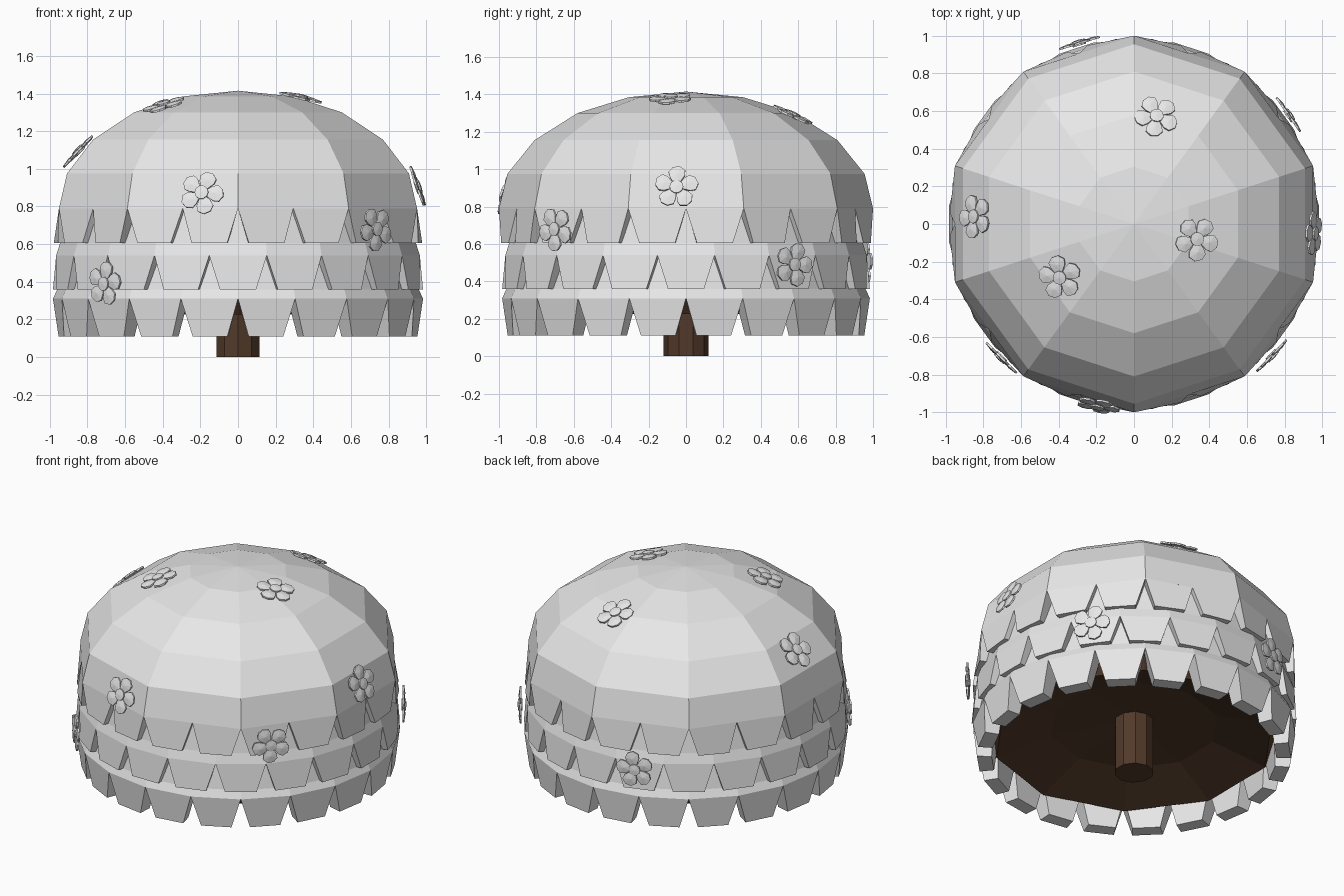
import bpy, bmesh, math
from mathutils import Vector

if "Cube" in bpy.data.objects:
    bpy.data.objects.remove(bpy.data.objects["Cube"])

def material(name, col):
    m = bpy.data.materials.new(name)
    m.diffuse_color = (*col, 1)
    m.use_nodes = True
    m.node_tree.nodes["Principled BSDF"].inputs["Base Color"].default_value = m.diffuse_color
    return m

WHITE = material("pale_canopy", (0.8, 0.8, 0.8))
BROWN = material("brown_wood", (0.085, 0.042, 0.022))

def finish(name, bm, mat, normals=True):
    if normals:
        bmesh.ops.recalc_face_normals(bm, faces=bm.faces)
    me = bpy.data.meshes.new(name)
    bm.to_mesh(me)
    bm.free()
    me.materials.append(mat)
    ob = bpy.data.objects.new(name, me)
    bpy.context.collection.objects.link(ob)
    return ob

def polar(r, deg, z):
    a = math.radians(deg)
    return Vector((r * math.cos(a), r * math.sin(a), z))

def lathe(bm, profile, sides, start):
    """Faceted surface of revolution; radius 0 makes a pole."""
    rows = []
    for r, z in profile:
        n = 1 if r == 0 else sides
        rows.append([bm.verts.new(polar(r, start + 360 * i / sides, z)) for i in range(n)])
    for a, b in zip(rows, rows[1:]):
        for i in range(sides):
            j = (i + 1) % sides
            if len(a) == 1:
                bm.faces.new((a[0], b[i], b[j]))
            elif len(b) == 1:
                bm.faces.new((a[i], a[j], b[0]))
            else:
                bm.faces.new((a[i], a[j], b[j], b[i]))

# ten-sided dome
bm = bmesh.new()
lathe(bm, [(0, 1.415), (0.305, 1.385), (0.58, 1.3), (0.81, 1.155),
           (0.955, 0.975), (1.0, 0.79)], 10, 90)
finish("canopy_dome", bm, WHITE)

# hanging rows of tapered leaf tabs; levels are (z, even radius, odd radius, width, thickness)
def tab_row(name, start, levels):
    bm = bmesh.new()
    for k in range(20):
        a0 = start + 18 * k
        loops = []
        for z, r_even, r_odd, w, thick in levels:
            ra, rb = (r_even, r_odd) if k % 2 == 0 else (r_odd, r_even)
            ring = []
            for t, flip in ((0, False), (thick, True)):
                p, q = polar(ra - t, a0, z), polar(rb - t, a0 + 18, z)
                pair = [p.lerp(q, 0.5 - w / 2), p.lerp(q, 0.5 + w / 2)]
                ring += pair[::-1] if flip else pair
            loops.append([bm.verts.new(c) for c in ring])
        for a, b in zip(loops, loops[1:]):
            for i in range(4):
                j = (i + 1) % 4
                bm.faces.new((a[i], a[j], b[j], b[i]))
        bm.faces.new(loops[0])
        bm.faces.new(loops[-1])
    finish(name, bm, WHITE)

tab_row("upper_leaf_row", 90, [(0.79, 1.0, 0.951, 1, 0.08), (0.605, 1.0, 0.985, 0.62, 0.08)])
tab_row("middle_leaf_row", 99, [(0.80, 0.925, 0.925, 1, 0.08), (0.605, 0.957, 0.957, 1, 0.08),
                                (0.54, 0.978, 0.978, 1, 0.08), (0.36, 0.995, 0.995, 0.62, 0.08)])
tab_row("lower_leaf_row", 90, [(0.58, 0.92, 0.92, 1, 0.08), (0.36, 0.96, 0.96, 1, 0.1),
                               (0.31, 0.983, 0.983, 1, 0.13), (0.11, 0.962, 0.962, 0.62, 0.09)])

# dark underside of the canopy with a downward-facing rim
bm = bmesh.new()
lathe(bm, [(0.965, 0.37), (0.86, 0.225), (0.52, 0.33), (0, 0.37)], 10, 90)
for f in bm.faces:
    f.normal_update()
    if f.normal.z > 0:
        f.normal_flip()
finish("canopy_underside", bm, BROWN, False)

# trunk
bm = bmesh.new()
lathe(bm, [(0, 0), (0.12, 0), (0.12, 0.4), (0, 0.4)], 10, 90)
finish("trunk", bm, BROWN)

# five-petal blossoms
def blossom(name, pos, spin):
    bm = bmesh.new()
    outline = [(0.025, -0.017), (0.065, -0.043), (0.095, -0.045), (0.118, -0.015),
               (0.112, 0.022), (0.085, 0.044), (0.055, 0.036), (0.025, 0.017)]
    n_pts = len(outline)
    for k in range(5):
        a = math.radians(72 * k + spin)
        def turn(x, y, z):
            return bm.verts.new((x * math.cos(a) - y * math.sin(a),
                                 x * math.sin(a) + y * math.cos(a), z))
        low = [turn(x, y, -0.005) for x, y in outline]
        top = [turn(x, y, 0.006) for x, y in outline]
        mid = turn(0.07, 0, 0.013)
        bm.faces.new(low)
        for i in range(n_pts):
            j = (i + 1) % n_pts
            bm.faces.new((low[i], low[j], top[j], top[i]))
            bm.faces.new((top[i], top[j], mid))
    lathe(bm, [(0, -0.012), (0.037, -0.012), (0.037, 0.016), (0, 0.02)], 10, 0)
    ob = finish(name, bm, WHITE)
    p = Vector(pos)
    n = Vector((p.x, p.y, max(0, p.z - 0.75) / 0.44)).normalized()
    ob.location = p + n * (-0.007 if p.z > 1 else 0.01)
    ob.rotation_mode = 'QUATERNION'
    ob.rotation_quaternion = n.to_track_quat('Z', 'Y')

spots = [(-0.19, -0.955, 0.87), (0.725, -0.69, 0.68), (-0.70, -0.70, 0.39),
         (0.945, -0.05, 0.90), (0.815, 0.57, 0.49), (-0.29, 0.95, 0.50),
         (-0.85, 0.04, 1.10), (0.12, 0.575, 1.295), (0.335, -0.08, 1.385),
         (-0.395, -0.285, 1.345)]
spins = [70, 51, 82, 18, 144, 175, 206, 237, 268, 299]
for i, (s, a) in enumerate(zip(spots, spins)):
    blossom("blossom_%d" % (i + 1), s, a)
